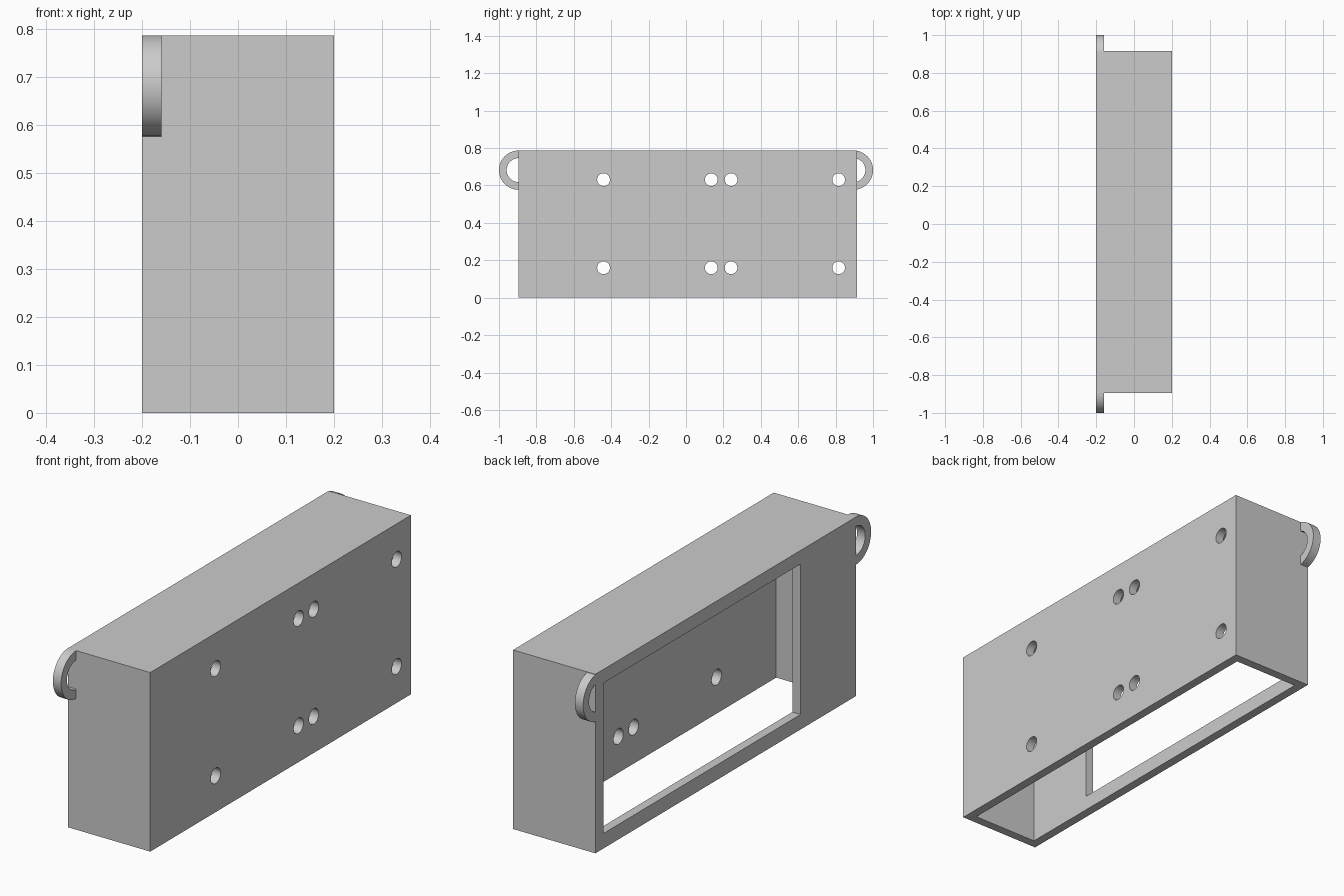
import bpy
import bmesh
from math import asin, pi, sin, cos
from mathutils import Matrix, Vector

if "Cube" in bpy.data.objects:
    bpy.data.objects.remove(bpy.data.objects["Cube"], do_unlink=True)

grey = bpy.data.materials.new("plain grey")
grey.use_nodes = True
GREY = (0.6, 0.6, 0.6, 1)
grey.diffuse_color = GREY
grey.node_tree.nodes["Principled BSDF"].inputs["Base Color"].default_value = GREY

# Main sizes
X0, X1 = -0.2, 0.2
Y0, Y1 = -0.895, 0.915
TOP, WALL = 0.787, 0.04


def make_object(name, bm):
    bmesh.ops.recalc_face_normals(bm, faces=bm.faces)
    mesh = bpy.data.meshes.new(name)
    bm.to_mesh(mesh)
    bm.free()
    mesh.materials.append(grey)
    obj = bpy.data.objects.new(name, mesh)
    bpy.context.collection.objects.link(obj)
    return obj


def box(name, low, high):
    low, high = Vector(low), Vector(high)
    bm = bmesh.new()
    place = Matrix.Translation((low + high) / 2) @ Matrix.Diagonal((*(high - low), 1))
    bmesh.ops.create_cube(bm, size=1, matrix=place)
    return make_object(name, bm)


def smooth(obj):
    bpy.ops.object.select_all(action="DESELECT")
    obj.select_set(True)
    bpy.context.view_layer.objects.active = obj
    bpy.ops.object.shade_smooth_by_angle(angle=pi / 6)


# Housing block and the shapes cut out of it
housing = box("housing", (X0, Y0, 0), (X1, Y1, TOP))
cutters = [
    box("cavity_cutter", (X0 + WALL, Y0 + WALL, -0.1), (X1 - WALL, Y1 - WALL, TOP - WALL)),
    box("window_cutter", (X0 - 0.1, -0.51, 0.066), (X0 + 0.1, 0.86, 0.727)),
]
bm = bmesh.new()
for y in (-0.441, 0.135, 0.241, 0.816):
    for z in (0.16, 0.631):
        place = Matrix.Translation((X1, y, z)) @ Matrix.Rotation(pi / 2, 4, "Y")
        bmesh.ops.create_cone(bm, cap_ends=True, segments=32, radius1=0.034,
                              radius2=0.034, depth=0.2, matrix=place)
cutters.append(make_object("screw_hole_cutter", bm))

for cutter in cutters:
    cutter.hide_render = True
    mod = housing.modifiers.new(cutter.name, "BOOLEAN")
    mod.operation, mod.solver, mod.object = "DIFFERENCE", "EXACT", cutter

# Bake the cuts and drop the cutters
depsgraph = bpy.context.evaluated_depsgraph_get()
housing.data = bpy.data.meshes.new_from_object(housing.evaluated_get(depsgraph))
housing.modifiers.clear()
for cutter in cutters:
    bpy.data.objects.remove(cutter, do_unlink=True)
smooth(housing)


# Half-ring hanging loops on both ends, starting at the wall surface
def loop(name, side, wall_y):
    center_y, center_z, steps = 0.895, 0.682, 32
    bm = bmesh.new()

    def arc(radius):
        start = asin((abs(wall_y) - center_y) / radius)
        angles = [start + (pi - 2 * start) * i / steps for i in range(steps + 1)]
        return [(side * (center_y + radius * sin(a)), center_z + radius * cos(a))
                for a in angles]

    rows = [[bm.verts.new((x, y, z)) for y, z in arc(radius)]
            for radius, x in ((0.105, X0), (0.105, X0 + WALL), (0.064, X0 + WALL), (0.064, X0))]
    for k, row in enumerate(rows):
        after = rows[(k + 1) % 4]
        for i in range(steps):
            bm.faces.new((row[i], row[i + 1], after[i + 1], after[i]))
    for end in (0, -1):
        bm.faces.new([row[end] for row in rows])
    # The arc angle is measured from straight up
    smooth(make_object(name, bm))


loop("front_loop", -1, Y0)
loop("back_loop", 1, Y1)
